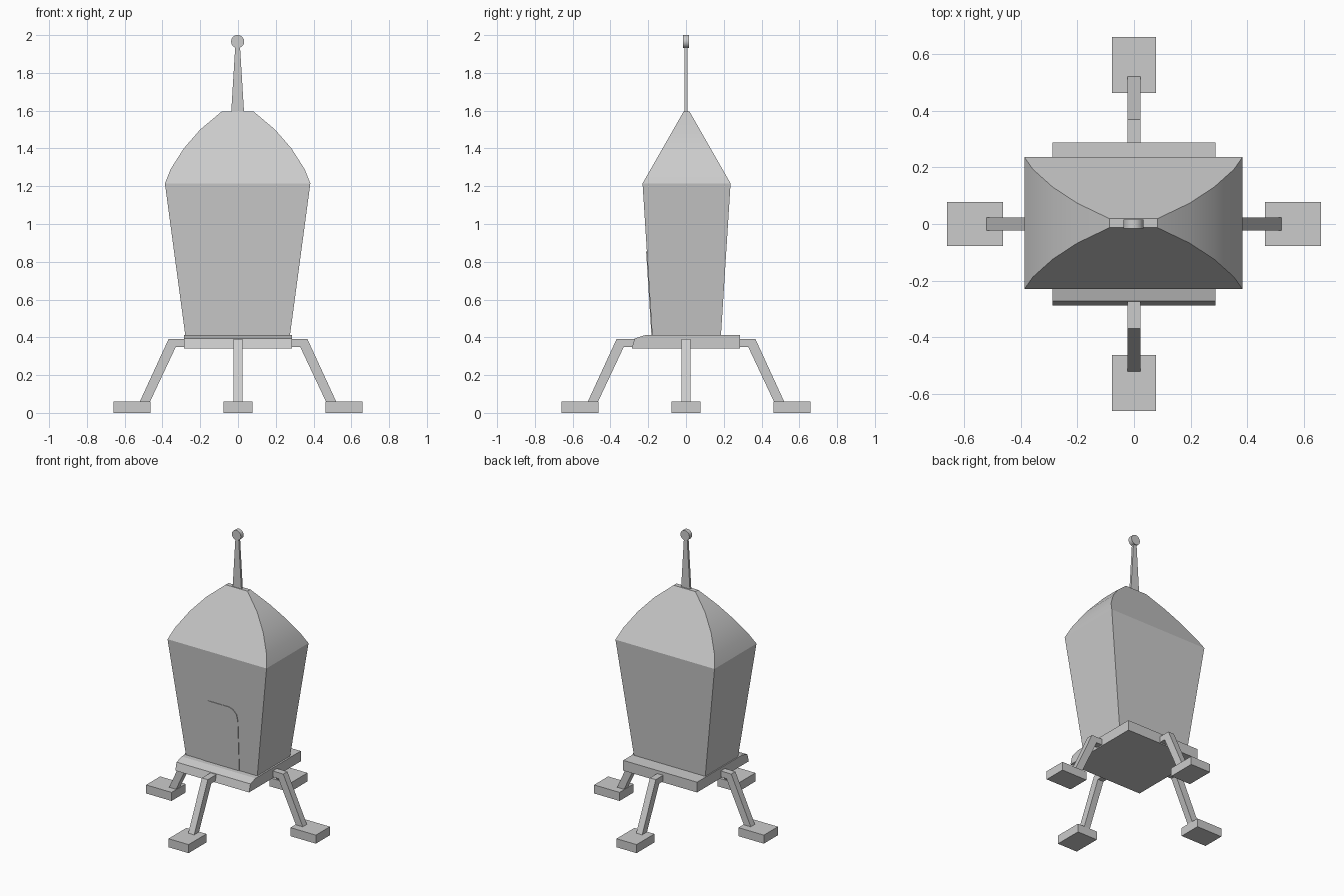
import bpy, bmesh
from math import pi, cos, sin, radians
from mathutils import Matrix

if "Cube" in bpy.data.objects:
    bpy.data.objects.remove(bpy.data.objects["Cube"])


def make(name, verts, faces, smooth=None):
    me = bpy.data.meshes.new(name)
    me.from_pydata(verts, [], faces)
    bm = bmesh.new()
    bm.from_mesh(me)
    bmesh.ops.recalc_face_normals(bm, faces=bm.faces)
    bm.to_mesh(me)
    bm.free()
    ob = bpy.data.objects.new(name, me)
    bpy.context.collection.objects.link(ob)
    if smooth:
        bpy.context.view_layer.objects.active = ob
        ob.select_set(True)
        bpy.ops.object.shade_smooth_by_angle(angle=radians(smooth))
        ob.select_set(False)
    return ob


def prism(name, pts, place, a, b, mat=None, smooth=None):
    """Extrude a 2D outline between depths a and b; place maps (u, v, d) to xyz."""
    n = len(pts)
    verts = [place(u, v, d) for d in (a, b) for u, v in pts]
    faces = [list(range(n)), list(range(n, 2 * n))]
    faces += [[i, (i + 1) % n, n + (i + 1) % n, n + i] for i in range(n)]
    ob = make(name, verts, faces, smooth)
    if mat:
        ob.data.transform(mat)
    return ob


def xz(u, v, d):
    return (u, d, v)


def yz(u, v, d):
    return (d, u, v)


# Tapered cabin with curved hipped roof: stacked rectangles (half x, half y, z)
def roof_y(z):
    return 0.233 + (z - 1.215) * (0.016 - 0.233) / (1.595 - 1.215)


rings = [(0.277, 0.182, 0.41), (0.385, 0.233, 1.215)]
rings += [(x, roof_y(z), z) for x, z in
          [(0.355, 1.29), (0.285, 1.4), (0.198, 1.5), (0.085, 1.595)]]
verts = [(sx * x - 0.002, sy * y + 0.003, z) for x, y, z in rings
         for sx, sy in ((-1, -1), (1, -1), (1, 1), (-1, 1))]
faces = [[0, 1, 2, 3], [len(verts) - 4 + i for i in range(4)]]
for r in range(len(rings) - 1):
    for i in range(4):
        j = (i + 1) % 4
        faces.append([r * 4 + i, r * 4 + j, r * 4 + 4 + j, r * 4 + 4 + i])
make("cabin", verts, faces, 25)

# Door panel lying on the sloping front wall
half = [(0.142, 0.412), (0.146, 0.77), (0.138, 0.815), (0.11, 0.845), (0.08, 0.855)]
door = half + [(-x, z) for x, z in reversed(half)]
prism("door", door,
      lambda u, v, d: (u - 0.004, -0.179 - (v - 0.41) * 0.0634 + d, v), -0.004, 0.01)

# Base platform with a sloping front step
prism("base_platform",
      [(-0.287, 0.34), (0.287, 0.34), (0.287, 0.412), (-0.215, 0.412),
       (-0.272, 0.394)], yz, -0.287, 0.287)

# Four bent legs with flat feet
leg = [(0.27, 0.39), (0.368, 0.39), (0.522, 0.055), (0.468, 0.055),
       (0.33, 0.348), (0.27, 0.348)]
foot = [(0.462, 0), (0.66, 0), (0.66, 0.06), (0.462, 0.06)]
for k, side in enumerate(("right", "back", "left", "front")):
    turn = Matrix.Rotation(k * pi / 2, 4, 'Z')
    prism(side + "_leg", leg, xz, -0.023, 0.023, turn)
    prism(side + "_foot", foot, xz, -0.078, 0.078, turn)

# Antenna mast and disc tip
prism("antenna_mast", [(-0.034, 1.59), (0.034, 1.59), (0.012, 1.95), (-0.012, 1.95)],
      lambda u, v, d: (u - 0.002, d, v), -0.008, 0.008)
disc = [(0.035 * cos(2 * pi * i / 16) - 0.002, 1.966 + 0.035 * sin(2 * pi * i / 16))
        for i in range(16)]
prism("antenna_tip", disc, xz, -0.015, 0.015, smooth=30)
